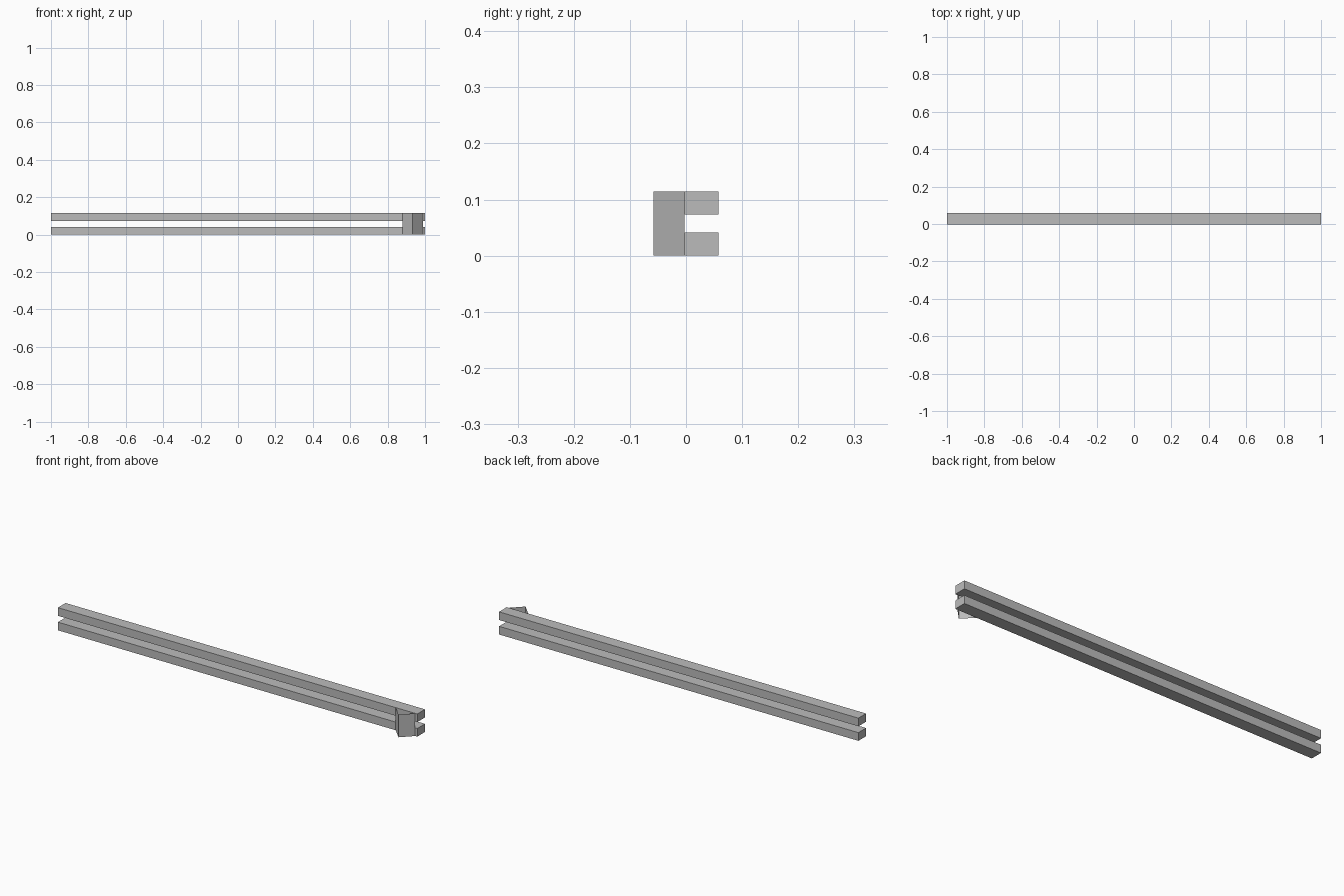
import bpy
import bmesh

default_cube = bpy.data.objects.get("Cube")
if default_cube:
    bpy.data.objects.remove(default_cube, do_unlink=True)

# Single plain grey
grey = bpy.data.materials.new("plain grey")
grey.use_nodes = True
colour = (0.5, 0.5, 0.5, 1)
grey.diffuse_color = colour
grey.node_tree.nodes["Principled BSDF"].inputs["Base Color"].default_value = colour


def add_object(name, bm):
    mesh = bpy.data.meshes.new(name)
    bm.to_mesh(mesh)
    bm.free()
    mesh.materials.append(grey)
    obj = bpy.data.objects.new(name, mesh)
    bpy.context.collection.objects.link(obj)
    return obj


def add_bar(name, low, high):
    bm = bmesh.new()
    bmesh.ops.create_cube(bm, size=1)
    for v in bm.verts:
        for i in range(3):
            v.co[i] = low[i] if v.co[i] < 0 else high[i]
    return add_object(name, bm)


HEIGHT = 0.114
BAR = 0.041
FRONT, BACK = -0.003, 0.058

# Two parallel rails running the full length
for name, z in (("lower_rail", 0), ("upper_rail", HEIGHT - BAR)):
    add_bar(name, (-1, FRONT, z), (1, BACK, z + BAR))

# Thin folded bracket, open at top and bottom
bm = bmesh.new()
profile = [(0.88, FRONT), (0.934, -0.058), (0.988, FRONT)]
columns = [[bm.verts.new((x, y, z)) for z in (0, HEIGHT)] for x, y in profile]
for a, b in zip(columns, columns[1:]):
    bm.faces.new((a[0], b[0], b[1], a[1]))
add_object("folded_bracket", bm)
